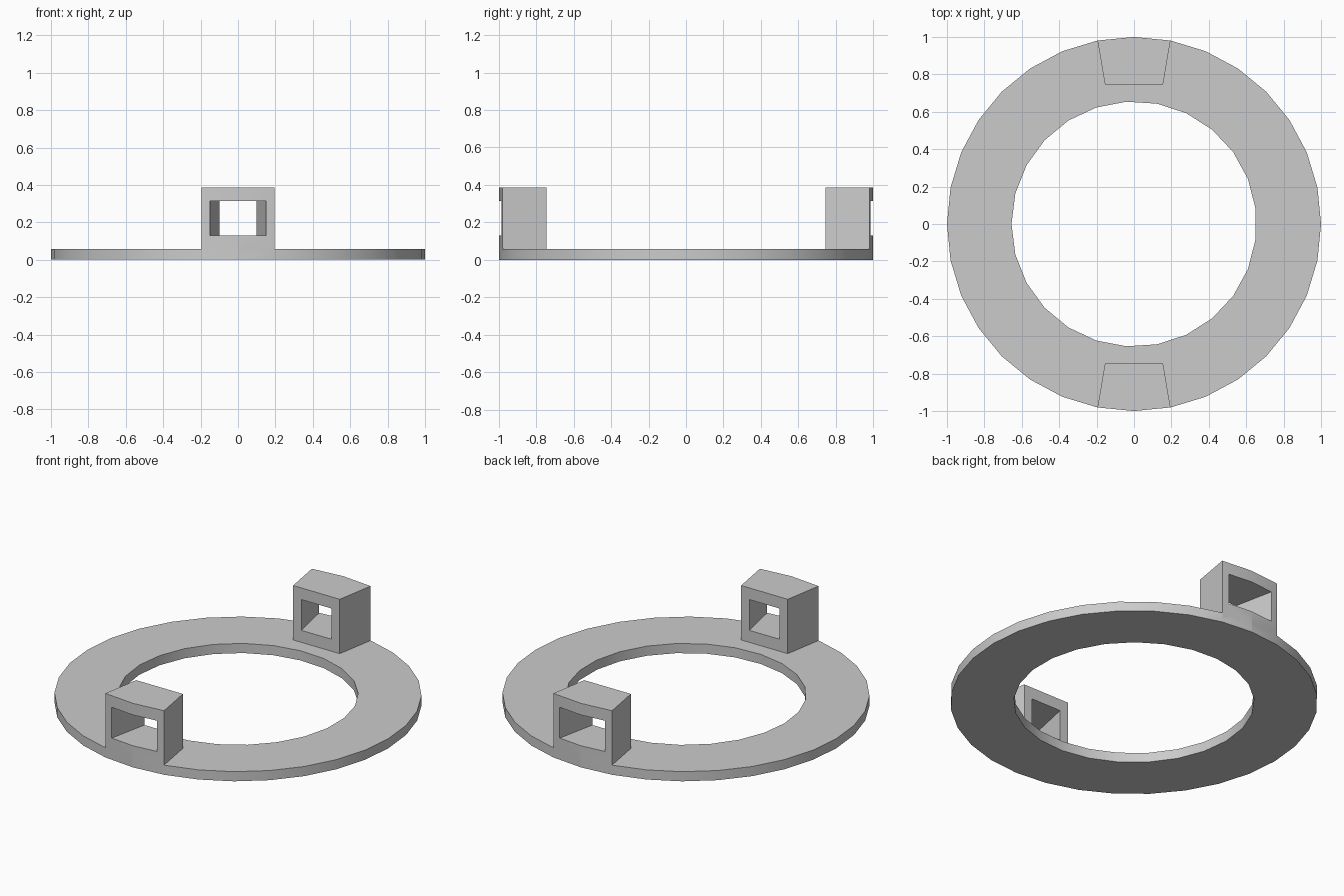
import bpy, bmesh
from math import sin, cos, pi, radians

if "Cube" in bpy.data.objects:
    bpy.data.objects.remove(bpy.data.objects["Cube"], do_unlink=True)

RING_H, BLOCK_H = 0.058, 0.385

grey = bpy.data.materials.new("plain grey")
grey.use_nodes = True
colour = (0.6, 0.6, 0.6, 1)
grey.diffuse_color = colour
grey.node_tree.nodes["Principled BSDF"].inputs["Base Color"].default_value = colour


def prism(name, outline, z0, z1):
    """Extrude a flat outline from z0 up to z1."""
    bm = bmesh.new()
    bottom = bm.faces.new([bm.verts.new((x, y, z0)) for x, y in outline])
    new = bmesh.ops.extrude_face_region(bm, geom=[bottom])["geom"]
    bmesh.ops.translate(bm, vec=(0, 0, z1 - z0),
                        verts=[v for v in new if isinstance(v, bmesh.types.BMVert)])
    bmesh.ops.recalc_face_normals(bm, faces=bm.faces)
    mesh = bpy.data.meshes.new(name)
    bm.to_mesh(mesh)
    bm.free()
    mesh.materials.append(grey)
    obj = bpy.data.objects.new(name, mesh)
    bpy.context.collection.objects.link(obj)
    return obj


def circle(radius, sides):
    return [(-radius * cos(2 * pi * i / sides), radius * sin(2 * pi * i / sides))
            for i in range(sides)]


def combine(target, tool, operation):
    """Apply a boolean and discard the tool."""
    mod = target.modifiers.new(operation, "BOOLEAN")
    mod.operation, mod.solver, mod.object = operation, "EXACT", tool
    bpy.context.view_layer.objects.active = target
    bpy.ops.object.modifier_apply(modifier=mod.name)
    bpy.data.objects.remove(tool, do_unlink=True)


# Flat ring with a coarser inner opening
ring = prism("ring_base", circle(1, 32), 0, RING_H)
combine(ring, prism("opening_cutter", circle(0.655, 25), -0.1, 0.2), "DIFFERENCE")

# Two wedge blocks on the rim, each with a tapered window
edge_x, edge_y = sin(pi / 16), cos(pi / 16)
for side, name in ((-1, "front"), (1, "back")):
    wedge = [(-edge_x, edge_y), (0, 1), (edge_x, edge_y), (0.155, 0.745), (-0.155, 0.745)]
    block = prism(name + "_block", [(x, y * side) for x, y in wedge], 0.02, BLOCK_H)
    # window sides continue their taper past both faces of the block
    taper = [(-0.174, 1.1), (0.174, 1.1), (0.09, 0.697), (-0.09, 0.697)]
    window = prism(name + "_window_cutter", [(x, y * side) for x, y in taper], 0.13, 0.315)
    combine(block, window, "DIFFERENCE")
    combine(ring, block, "UNION")

# Tidy flat regions, then smooth only the curved rim
bm = bmesh.new()
bm.from_mesh(ring.data)
bmesh.ops.remove_doubles(bm, verts=bm.verts, dist=0.0005)
bm.to_mesh(ring.data)
bm.free()
ring.name = "ring_with_blocks"
bpy.ops.object.select_all(action="DESELECT")
ring.select_set(True)
bpy.context.view_layer.objects.active = ring
bpy.ops.object.shade_smooth_by_angle(angle=radians(30))
